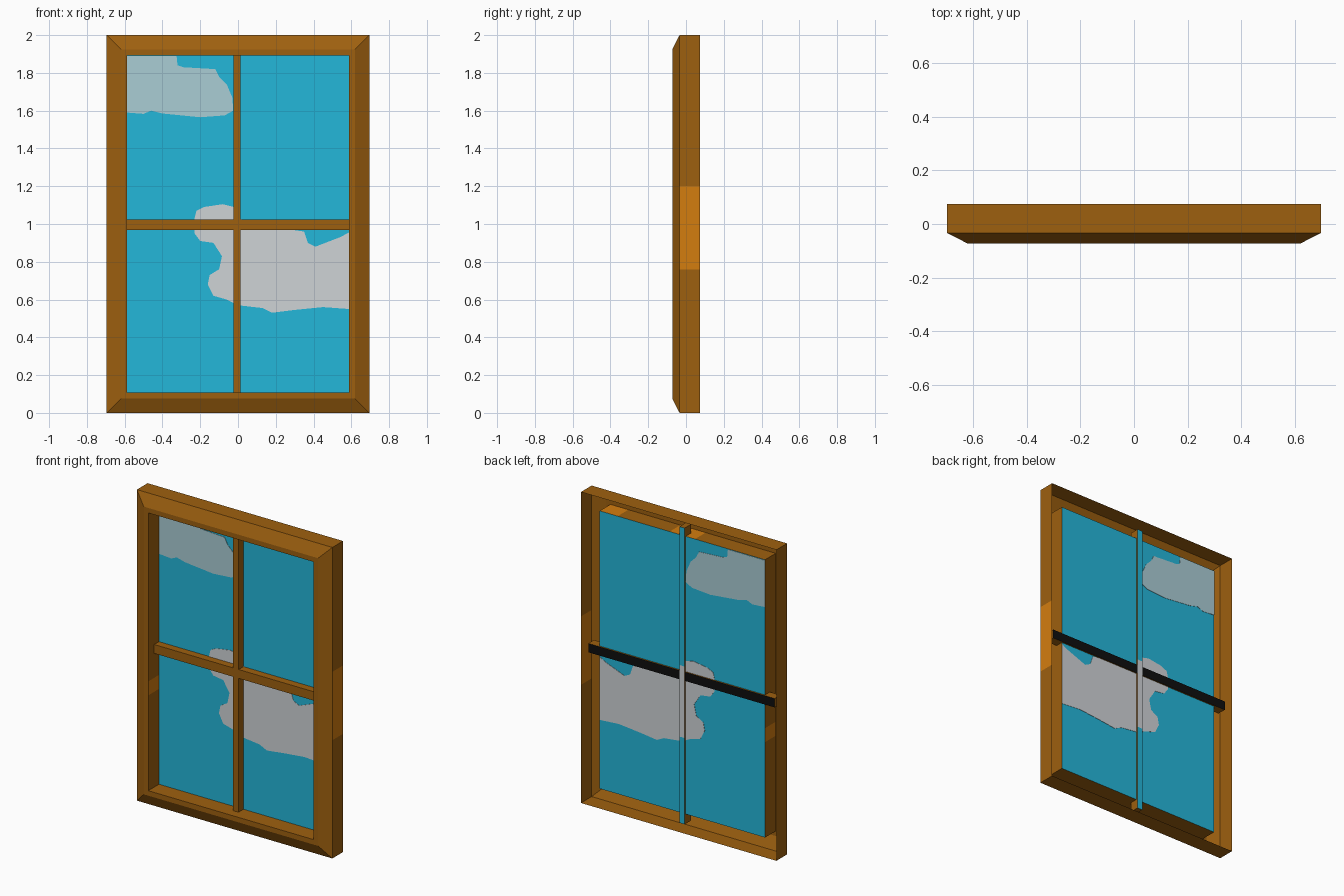
import bpy, bmesh
from mathutils import Vector

if "Cube" in bpy.data.objects:
    bpy.data.objects.remove(bpy.data.objects["Cube"])


def lin(c):
    c /= 255
    return c / 12.92 if c <= 0.04045 else ((c + 0.055) / 1.055) ** 2.4


def mat(name, *rgb):
    m = bpy.data.materials.new(name)
    m.diffuse_color = (*[lin(c) for c in rgb], 1)
    m.use_nodes = True
    m.node_tree.nodes["Principled BSDF"].inputs["Base Color"].default_value = m.diffuse_color
    return m


wood = mat("brown wood", 158, 96, 15)
orange = mat("orange wood", 212, 125, 15)
blue = mat("sky blue glass", 36, 183, 218)
grey = mat("cloud grey", 207, 211, 214)
pale = mat("pale blue cloud", 170, 205, 213)
black = mat("black backing", 14, 14, 14)


def finish(name, bm, *mats):
    me = bpy.data.meshes.new(name)
    bm.to_mesh(me)
    bm.free()
    for m in mats:
        me.materials.append(m)
    ob = bpy.data.objects.new(name, me)
    bpy.context.collection.objects.link(ob)
    return ob


def cut(bm, axis, values):
    for v in values:
        co, no = Vector((0, 0, 0)), Vector((0, 0, 0))
        co[axis], no[axis] = v, 1
        bmesh.ops.bisect_plane(bm, geom=bm.verts[:] + bm.edges[:] + bm.faces[:],
                               plane_co=co, plane_no=no)
    bm.normal_update()


def box(lo, hi):
    bm = bmesh.new()
    bmesh.ops.create_cube(bm, size=1)
    for v in bm.verts:
        v.co = [lo[i] + (v.co[i] + 0.5) * (hi[i] - lo[i]) for i in range(3)]
    bm.normal_update()
    return bm


# Frame: open-backed moulding swept round the rectangle as (inset, y)
W, GLASS_Y = 0.695, 0.037
profile = [(0, 0.074), (0, -0.034), (0.075, -0.072), (0.107, -0.072), (0.107, GLASS_Y)]
bm = bmesh.new()
rings = []
for inset, y in profile:
    x = W - inset
    rings.append([bm.verts.new(p) for p in
                  ((-x, y, inset), (x, y, inset), (x, y, 2 - inset), (-x, y, 2 - inset))])
for a, b in zip(rings, rings[1:]):
    for i in range(4):
        j = (i + 1) % 4
        bm.faces.new((a[i], a[j], b[j], b[i]))
cut(bm, 2, (0.72, 0.76, 0.81, 1.2))
cut(bm, 0, (-0.09, 0.09, 0.46))
# Orange worn patches: right outer wall, left inner wall, top inner wall
for f in bm.faces:
    c = f.calc_center_median()
    right = c.x > W - 0.001 and 0.76 < c.z < 1.2
    left = abs(c.x + W - 0.107) < 0.001 and 0.72 < c.z < 0.81
    top = abs(c.z - 1.893) < 0.001 and c.y > -0.07 and (abs(c.x) < 0.09 or c.x > 0.46)
    f.material_index = int(right or left or top)
finish("window_frame", bm, wood, orange)

# Glass sheet
bm = bmesh.new()
gx = W - 0.107
bm.faces.new([bm.verts.new(p) for p in ((-gx, GLASS_Y, 0.107), (gx, GLASS_Y, 0.107),
                                        (gx, GLASS_Y, 1.893), (-gx, GLASS_Y, 1.893))])
finish("glass_pane", bm, blue)


# Clouds: thin plates that show on both sides of the glass
def cloud(name, pts, m):
    bm = bmesh.new()
    f = bm.faces.new([bm.verts.new((x, GLASS_Y - 0.002, z)) for x, z in pts])
    r = bmesh.ops.extrude_face_region(bm, geom=[f])
    for v in r["geom"]:
        if isinstance(v, bmesh.types.BMVert):
            v.co.y += 0.004
    bmesh.ops.recalc_face_normals(bm, faces=bm.faces[:])
    bmesh.ops.triangulate(bm, faces=[f for f in bm.faces if len(f.verts) > 4])
    finish(name, bm, m)


cloud("upper_cloud", [(-.588, 1.89), (-.325, 1.89), (-.32, 1.84), (-.29, 1.83), (-.12, 1.82),
                      (-.10, 1.78), (-.06, 1.74), (-.03, 1.67), (-.025, 1.6), (-.07, 1.575),
                      (-.2, 1.565), (-.4, 1.585), (-.46, 1.60), (-.5, 1.583), (-.588, 1.59)], pale)
cloud("lower_cloud", [(-.22, 1.07), (-.18, 1.09), (-.08, 1.105), (-.02, 1.09), (.01, 1.03),
                      (.08, .99), (.28, .97), (.35, .96), (.37, .9), (.41, .88), (.54, .93),
                      (.588, .955), (.588, .55), (.45, .56), (.3, .545), (.18, .53), (.13, .555),
                      (0, .57), (-.06, .6), (-.13, .62), (-.16, .68), (-.15, .73), (-.1, .76),
                      (-.085, .83), (-.13, .9), (-.2, .91), (-.23, .95), (-.23, 1.03)], grey)

# Horizontal glazing bar with black back
bm = box((-0.663, -0.012, 0.967), (0.663, 0.046, 1.024))
for f in bm.faces:
    f.material_index = int(f.normal.y > 0.9)
finish("horizontal_bar", bm, wood, black)

# Vertical glazing bar, its back tinted like the sky and cloud
bm = box((-0.024, -0.014, 0.045), (0.013, 0.048, 1.95))
cut(bm, 2, (0.6, 1.06))
for f in bm.faces:
    if f.normal.y > 0.9:
        f.material_index = 2 if 0.6 < f.calc_center_median().z < 1.06 else 1
finish("vertical_bar", bm, wood, blue, grey)
